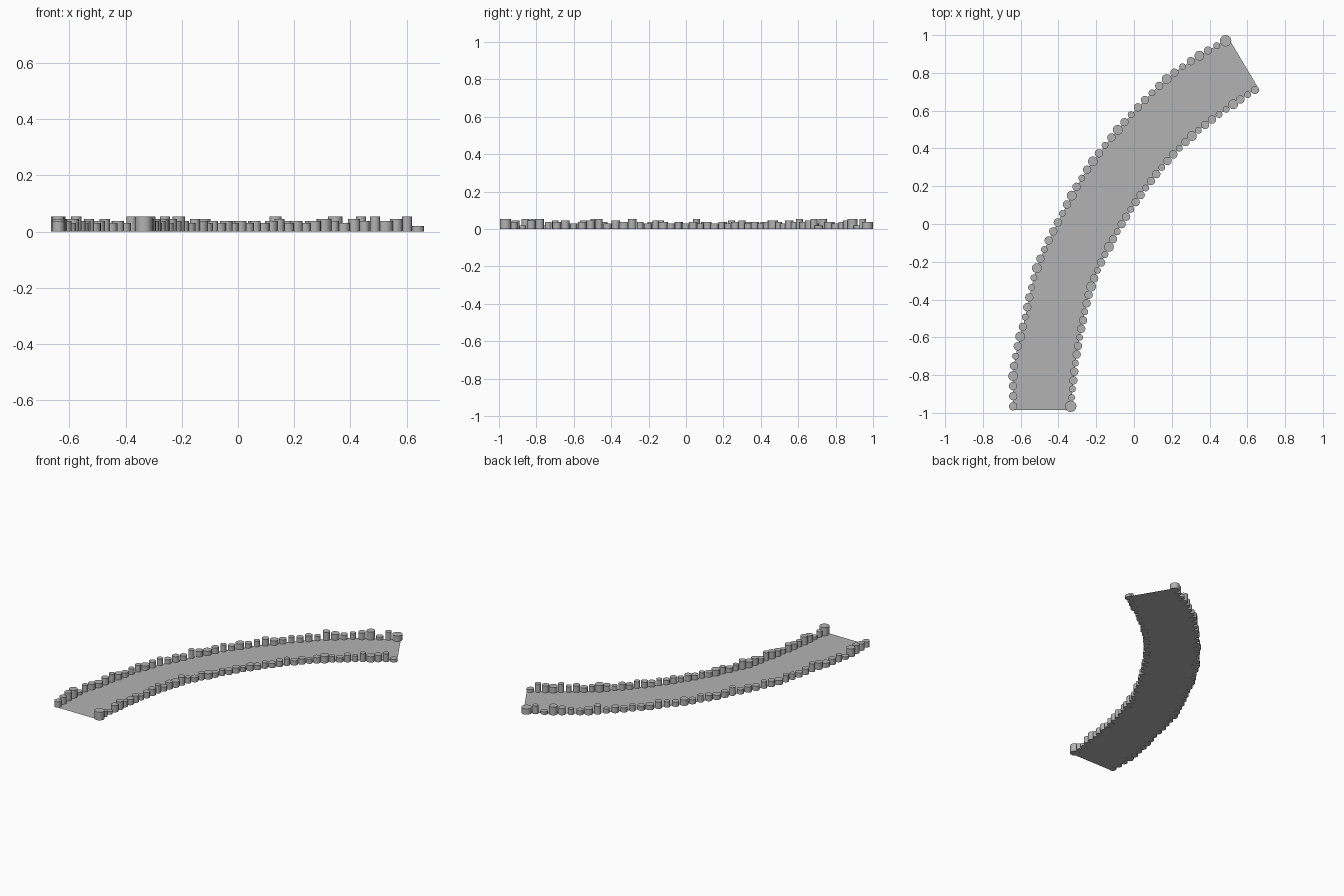
import bpy
from mathutils import Vector
from mathutils.geometry import interpolate_bezier

if "Cube" in bpy.data.objects:
    bpy.data.objects.remove(bpy.data.objects["Cube"], do_unlink=True)

stone = bpy.data.materials.new("stone grey")
stone.use_nodes = True
COLOUR = (0.45, 0.45, 0.45, 1)
stone.diffuse_color = COLOUR
stone.node_tree.nodes["Principled BSDF"].inputs["Base Color"].default_value = COLOUR

# Edge lines of the curved path
OUTER = [(-.64, -.965), (-.635, -.745), (-.58, -.51), (-.515, -.235), (-.40, .015),
         (-.25, .285), (-.05, .54), (.17, .765), (.345, .89), (.485, .97)]
INNER = [(-.335, -.965), (-.31, -.735), (-.27, -.51), (-.21, -.285), (-.065, 0),
         (.115, .26), (.30, .46), (.485, .605), (.64, .71)]

# Stump widths and heights, one letter per stump from the front end to the back
RADIUS = {"s": .018, "m": .022, "l": .026, "x": .03}
HEIGHT = {"a": .02, "b": .03, "c": .038, "d": .045, "e": .054}
OUTER_WIDTHS = "mmmlmsmlmsmmsslmsmmmsmlmsmlmsmlmsmmsmlmsmlmsx"
OUTER_HEIGHTS = "cdeeadcbdecbcdbcdbcbecbcdbcbcdbbcbcbecbcdeaec"
INNER_WIDTHS = "xssmmsmmsmmsmmlmsmslmsmmsmmsmmsmmsmlsmmsslmsmm"[:45]
INNER_HEIGHTS = "ecadeccdbcdebdcecbdcbcbcbcbcbcdbcbcdcbdcecdea"


def smooth_line(points):
    """Dense line through the points with smooth tangents."""
    pts = [Vector((x, y, 0)) for x, y in points]
    ext = [2 * pts[0] - pts[1]] + pts + [2 * pts[-1] - pts[-2]]
    line = []
    for i in range(1, len(ext) - 2):
        a, b = ext[i], ext[i + 1]
        line += interpolate_bezier(a, a + (b - ext[i - 1]) / 6,
                                   b - (ext[i + 2] - a) / 6, b, 12)[:-1]
    return line + [pts[-1]]


def evenly_spaced(line, count):
    """Points at equal distances along the line."""
    lengths = [0]
    for a, b in zip(line, line[1:]):
        lengths.append(lengths[-1] + (b - a).length)
    result, k = [], 0
    for i in range(count):
        d = lengths[-1] * i / (count - 1)
        while k < len(line) - 2 and lengths[k + 1] < d:
            k += 1
        t = (d - lengths[k]) / (lengths[k + 1] - lengths[k])
        result.append(line[k].lerp(line[k + 1], t))
    return result


def stump_row(name, spots, widths, heights):
    for i, (p, w, h) in enumerate(zip(spots, widths, heights)):
        depth = HEIGHT[h]
        bpy.ops.mesh.primitive_cylinder_add(
            vertices=16, radius=RADIUS[w], depth=depth,
            location=(p.x, p.y, depth / 2))
        stump = bpy.context.object
        stump.name = f"{name}_{i + 1}"
        stump.data.materials.append(stone)
        bpy.ops.object.shade_smooth_by_angle()


outer = evenly_spaced(smooth_line(OUTER), len(OUTER_WIDTHS))
inner = evenly_spaced(smooth_line(INNER), len(INNER_WIDTHS))

# Flat path surface, running slightly past the end stumps
rails = []
for rail in (outer, inner):
    first = rail[0] + Vector((0, -.02, 0))
    last = rail[-1] + Vector((.012, .02, 0))
    rails.append([first] + rail[1:-1] + [last])
n = len(rails[0])
verts = [(p.x, p.y, .001) for rail in rails for p in rail]
faces = [(i, n + i, n + i + 1, i + 1) for i in range(n - 1)]
mesh = bpy.data.meshes.new("path_surface")
mesh.from_pydata(verts, [], faces)
mesh.materials.append(stone)
path = bpy.data.objects.new("path_surface", mesh)
bpy.context.collection.objects.link(path)

# Stumps along both edges
stump_row("outer_stump", outer, OUTER_WIDTHS, OUTER_HEIGHTS)
stump_row("inner_stump", inner, INNER_WIDTHS, INNER_HEIGHTS)
